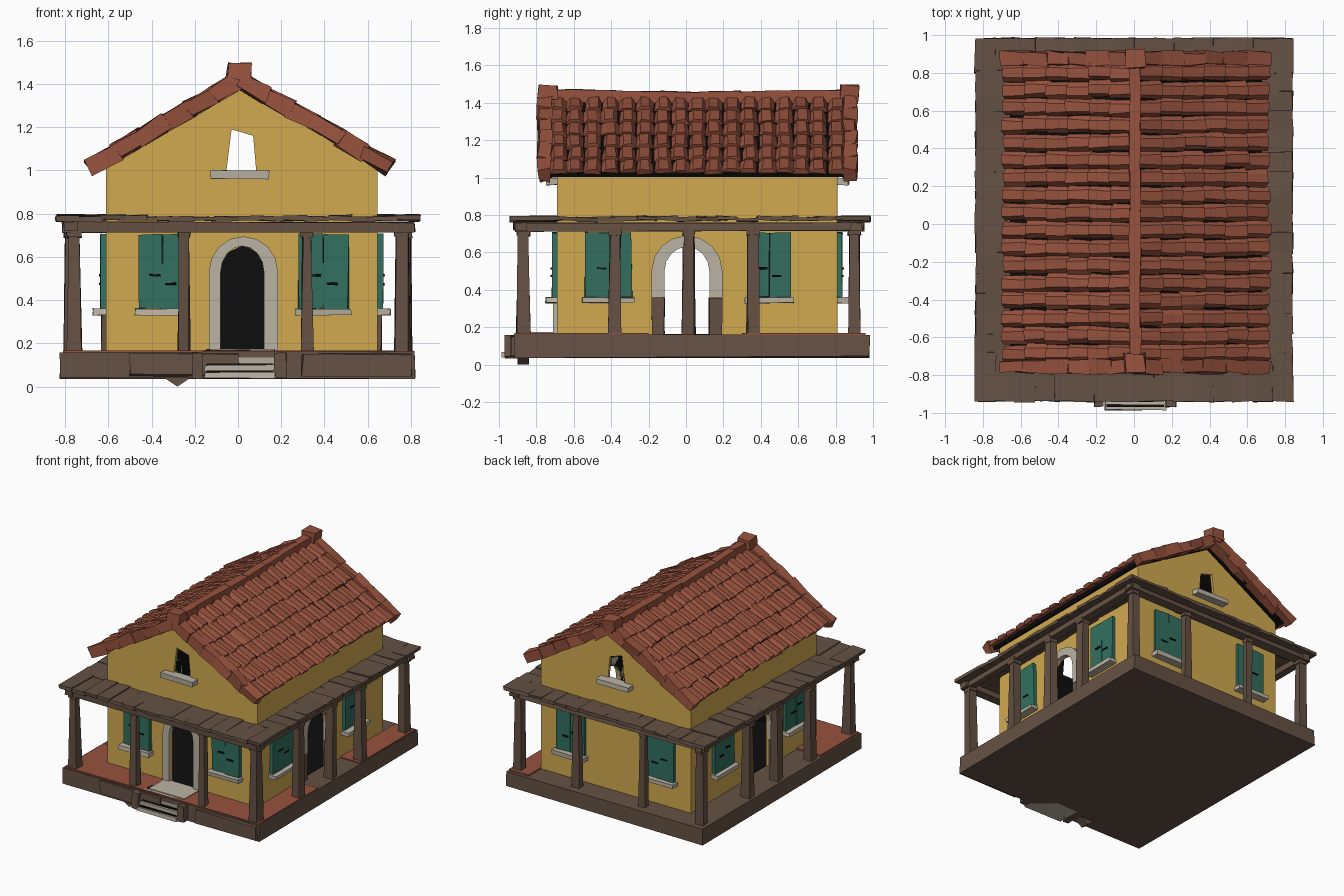
import bpy, bmesh, math, random
from mathutils import Vector, Matrix

random.seed(7)
cube = bpy.data.objects.get("Cube")
if cube:
    bpy.data.objects.remove(cube, do_unlink=True)


def material(name, rgb):
    m = bpy.data.materials.new(name)
    m.use_nodes = True
    m.diffuse_color = (*rgb, 1)
    m.node_tree.nodes["Principled BSDF"].inputs["Base Color"].default_value = (*rgb, 1)
    return m


YELLOW = material("yellow plaster", (0.64, 0.40, 0.08))
TILE = material("terracotta", (0.31, 0.085, 0.048))
WOOD = material("brown wood", (0.13, 0.083, 0.058))
GREEN = material("green paint", (0.032, 0.16, 0.115))
STONE = material("pale stone", (0.50, 0.45, 0.37))
BLACK = material("dark interior", (0.004, 0.004, 0.004))


def finish(name, bm, *mats):
    bmesh.ops.recalc_face_normals(bm, faces=bm.faces)
    me = bpy.data.meshes.new(name)
    bm.to_mesh(me)
    bm.free()
    for m in mats:
        me.materials.append(m)
    ob = bpy.data.objects.new(name, me)
    bpy.context.scene.collection.objects.link(ob)
    return ob


def wobble(verts, amount):
    for v in verts:
        v.co += Vector([random.uniform(-amount, amount) for _ in range(3)])


def box(bm, lo, hi, rough=0.0, mat=0, frame=None):
    """Box between two corners, with hand-hewn corners and an optional frame."""
    lo, hi = Vector(lo), Vector(hi)
    verts = bmesh.ops.create_cube(bm, size=1)["verts"]
    for v in verts:
        v.co = Vector([(lo[i] + hi[i]) / 2 + v.co[i] * (hi[i] - lo[i]) for i in range(3)])
        if frame:
            v.co = frame @ v.co
    wobble(verts, rough)
    for f in {f for v in verts for f in v.link_faces}:
        f.material_index = mat
    return verts


def prism(bm, outline, axis, d0, d1, mat=0):
    """Extrude an outline of (u, z) points along the x or y axis."""
    rings = []
    for d in (d0, d1):
        rings.append([bm.verts.new((d, u, z) if axis == "x" else (u, d, z)) for u, z in outline])
    a, b = rings
    faces = [bm.faces.new(a), bm.faces.new(b[::-1])]
    for i in range(len(a)):
        j = (i + 1) % len(a)
        faces.append(bm.faces.new((a[i], b[i], b[j], a[j])))
    for f in faces:
        f.material_index = mat


def arch(c, half, z0, spring, top, n=8):
    arc = [(c + half * math.cos(math.pi * i / n), spring + (top - spring) * math.sin(math.pi * i / n))
           for i in range(n + 1)]
    return [(c + half, z0)] + arc + [(c - half, z0)]


# Shared dimensions: house walls, middle line, floor and roof slope
X0, X1, Y0, Y1, MID = -0.61, 0.645, -0.69, 0.81, 0.015
FLOOR, EAVE, APEX = 0.16, 1.01, 1.375
WALLS = {"front": lambda u, o, z: (u, Y0 - o, z), "back": lambda u, o, z: (u, Y1 + o, z),
         "right": lambda u, o, z: (X1 + o, u, z), "left": lambda u, o, z: (X0 - o, u, z)}


def wall_box(bm, wall, u, o, z, rough=0.0, mat=0):
    p, q = WALLS[wall](u[0], o[0], z[0]), WALLS[wall](u[1], o[1], z[1])
    box(bm, [min(a, b) for a, b in zip(p, q)], [max(a, b) for a, b in zip(p, q)], rough, mat)


# House walls: a hollow gabled shell with cut doorways and gable windows
def gable(inset):
    return [(X0 + inset, 0.12), (X1 - inset, 0.12), (X1 - inset, EAVE - inset),
            (MID, APEX - inset), (X0 + inset, EAVE - inset)]


bm = bmesh.new()
prism(bm, gable(0), "y", Y0, Y1)
walls = finish("house_walls", bm, YELLOW, BLACK)
POINTED = [(-0.08, 0.1), (0.12, 0.1), (0.12, 0.56), (0.085, 0.62), (0.03, 0.655), (-0.045, 0.62), (-0.08, 0.56)]
GABLE_HOLE = [(-0.055, 0.99), (0.085, 0.99), (0.07, 1.16), (0.02, 1.175), (-0.03, 1.19)]
cutters = []
for outline, axis, d0, d1, mat in (
        (gable(0.02), "y", Y0 + 0.02, Y1 - 0.02, 1),
        (arch(0.005, 0.12, 0.1, 0.5, 0.63), "x", -1, 1, 0),
        (POINTED, "y", -1, -0.5, 0),
        (GABLE_HOLE, "y", -1, 1, 0)):
    bm = bmesh.new()
    prism(bm, outline, axis, d0, d1, mat)
    c = finish("wall_cutter", bm, YELLOW, BLACK)
    c.hide_render = True
    cutters.append(c)
    mod = walls.modifiers.new("cut", "BOOLEAN")
    mod.operation, mod.solver, mod.object = "DIFFERENCE", "EXACT", c
dg = bpy.context.evaluated_depsgraph_get()
cut_mesh = bpy.data.meshes.new_from_object(walls.evaluated_get(dg))
walls.modifiers.clear()
walls.data = cut_mesh
for c in cutters:
    bpy.data.objects.remove(c, do_unlink=True)

# Platform with terracotta paving, dark house floor and a hanging splinter
bm = bmesh.new()
box(bm, (-0.82, -0.92, 0.04), (0.82, 0.98, FLOOR), 0.006)
for f in (0.3, -0.5):
    box(bm, (f, -0.935, 0.05), (f + 0.5, -0.91, 0.15), 0.008)
prism(bm, [(-0.34, 0.04), (-0.28, 0.0), (-0.22, 0.04)], "y", -0.9, -0.84)
finish("platform", bm, WOOD)
bm = bmesh.new()
for x0, x1, y0, y1 in ((-0.81, 0.81, -0.91, Y0), (X1, 0.81, Y0, -0.2), (X1, 0.81, 0.3, 0.96), (-0.81, X0, Y0, -0.45)):
    box(bm, (x0, y0, FLOOR - 0.01), (x1, y1, FLOOR + 0.008))
finish("porch_paving", bm, TILE)
bm = bmesh.new()
box(bm, (X0 + 0.02, Y0 + 0.02, FLOOR - 0.01), (X1 - 0.02, Y1 - 0.02, FLOOR + 0.005))
finish("house_floor", bm, BLACK)

# Front steps between low side cheeks
bm = bmesh.new()
for i in range(4):
    z = 0.04 + i * 0.033
    box(bm, (-0.155, -0.985 + i * 0.03, z), (0.17, -0.8, z + 0.026), 0.004)
    box(bm, (-0.145, -0.97 + i * 0.03, z + 0.02), (0.16, -0.82, z + 0.035), 0, 1)
box(bm, (-0.13, -0.88, FLOOR), (0.17, Y0, FLOOR + 0.014), 0.002)
finish("front_steps", bm, STONE, BLACK)
bm = bmesh.new()
for x in (-0.185, 0.195):
    box(bm, (x - 0.025, -0.965, 0.04), (x + 0.025, -0.9, 0.155), 0.006)
finish("step_cheeks", bm, WOOD)

# Stone door surrounds, the side ones with wooden lower jambs
bm = bmesh.new()
side_in, side_out = arch(0.005, 0.12, 0.36, 0.5, 0.63), arch(0.005, 0.19, 0.36, 0.5, 0.69)
front_in, front_out = arch(0.02, 0.1, FLOOR, 0.53, 0.65), arch(0.025, 0.16, FLOOR, 0.53, 0.695)
for inner, outer, axis, d0, d1 in ((side_in, side_out, "x", X1 - 0.02, X1 + 0.02),
                                   (side_in, side_out, "x", X0 - 0.02, X0 + 0.02),
                                   (front_in, front_out, "y", Y0 - 0.02, Y0 + 0.02)):
    for i in range(len(inner) - 1):
        prism(bm, [inner[i], outer[i], outer[i + 1], inner[i + 1]], axis, d0, d1)
for wall in ("right", "left"):
    for u in ((-0.185, -0.115), (0.125, 0.195)):
        wall_box(bm, wall, u, (-0.02, 0.02), (FLOOR, 0.36), 0.004, 1)
finish("door_surrounds", bm, STONE, WOOD)

# Shuttered windows with stone sills
shutters, sills = bmesh.new(), bmesh.new()
for wall, u0, u1 in (("front", -0.46, -0.24), ("front", 0.28, 0.51), ("back", -0.48, -0.25), ("back", 0.27, 0.5),
                     ("right", -0.54, -0.29), ("right", 0.33, 0.56), ("left", -0.54, -0.29), ("left", 0.33, 0.56)):
    mid = (u0 + u1) / 2
    wall_box(shutters, wall, (u0 + 0.01, u1 - 0.01), (-0.01, 0.008), (0.365, 0.69), 0, 1)
    for a, b in ((u0, mid - 0.001), (mid + 0.001, u1)):
        wall_box(shutters, wall, (a, b), (-0.005, 0.025), (0.36, 0.705), 0.004)
    for du, z in ((0.015, 0.47), (-0.06, 0.51)):
        wall_box(shutters, wall, (mid + du, mid + du + 0.05), (0.025, 0.033), (z, z + 0.009), 0.002, 1)
    wall_box(sills, wall, (u0 - 0.015, u1 + 0.015), (-0.01, 0.06), (0.33, 0.36), 0.004)
for wall in ("front", "back"):
    wall_box(sills, wall, (-0.125, 0.145), (-0.02, 0.06), (0.96, 0.998), 0.004)
finish("window_shutters", shutters, GREEN, BLACK)
finish("window_sills", sills, STONE)

# Porch posts, slightly leaning and tapered
bm = bmesh.new()
posts = [(x, -0.87) for x in (-0.76, -0.25, 0.32, 0.76)] + [(x, 0.9) for x in (-0.76, -0.28, 0.28, 0.76)]
posts += [(x, y) for x in (-0.77, 0.77) for y in (-0.38, 0.015, 0.36)]
for x, y in posts:
    wide = 0.034 if abs(x) > 0.5 else 0.027
    for v in box(bm, (x - wide, y - wide, FLOOR - 0.01), (x + wide, y + wide, 0.73), 0.007):
        if v.co.z > 0.5:
            v.co.x += (x - v.co.x) * 0.2
            v.co.y += (y - v.co.y) * 0.2
    box(bm, (x - wide, y - wide, 0.69), (x + wide, y + wide, 0.73), 0.005)
finish("porch_posts", bm, WOOD)

# Porch beams, rafters and roof planks
bm = bmesh.new()
for y in (-0.88, 0.91):
    box(bm, (-0.81, y - 0.03, 0.715), (0.82, y + 0.03, 0.76), 0.006)
for x in (-0.77, 0.77):
    box(bm, (x - 0.03, -0.92, 0.715), (x + 0.03, 0.95, 0.76), 0.006)
finish("porch_beams", bm, WOOD)
bm = bmesh.new()


def planks(start, end, count, make):
    step = (end - start) / count
    for i in range(count):
        a = start + i * step
        lo, hi = make(a - 0.002, a + step + 0.002)
        lift = random.uniform(-0.005, 0.005)
        box(bm, (*lo, 0.768 + lift), (*hi, 0.79 + lift), 0.005)


planks(-0.84, 0.84, 16, lambda a, b: ((a, -0.94), (b, Y0 + 0.01)))
planks(-0.84, 0.84, 16, lambda a, b: ((a, Y1 - 0.01), (b, 0.985)))
planks(Y0, Y1, 14, lambda a, b: ((-0.84, a), (X0 + 0.01, b)))
planks(Y0, Y1, 14, lambda a, b: ((X1 - 0.01, a), (0.84, b)))
finish("porch_roof_planks", bm, WOOD)

# Main roof: dark deck, rows of barrel tiles, verge tiles
RUN, RIDGE_Z, ROWS, COLS = 0.79, 1.41, 6, 17
angle = math.atan2(APEX - EAVE, (X1 - X0) / 2)
deck, tiles, verge = bmesh.new(), bmesh.new(), bmesh.new()
for s in (-1, 1):
    down = Vector((s * math.cos(angle), 0, -math.sin(angle)))
    normal = Vector((s * math.sin(angle), 0, math.cos(angle)))
    frame = Matrix.Translation((MID - 0.005, 0, RIDGE_Z)) @ Matrix((down, (0, 1, 0), normal)).transposed().to_4x4()
    box(deck, (0, -0.74, -0.022), (RUN - 0.02, 0.86, 0.002), 0, 0, frame)
    pitch, row_len = 1.58 / COLS, RUN / ROWS
    for r in range(ROWS):
        for c in range(COLS):
            y = -0.73 + (c + 0.5) * pitch + random.uniform(-0.006, 0.006)
            a = r * row_len + random.uniform(-0.012, 0.004)
            ends = []
            for d, w, lift in ((a, 0.47, 0.0), (a + row_len * 1.08, 0.51, 0.015)):
                w *= pitch
                ends.append([tiles.verts.new(frame @ Vector((d, y + k * w, lift + h)))
                             for k, h in ((-1, 0), (-0.55, 0.026), (0.55, 0.026), (1, 0))])
            p, q = ends
            tiles.faces.new(p)
            tiles.faces.new(q[::-1])
            for i in range(4):
                j = (i + 1) % 4
                tiles.faces.new((p[i], q[i], q[j], p[j]))
            wobble(p + q, 0.005)
    for y in (-0.755, 0.875):
        for r in range(ROWS):
            a = r * row_len
            box(verge, (a - 0.01, y - 0.035, -0.03), (a + row_len + 0.01, y + 0.035, 0.045), 0.011, 0, frame)
finish("roof_deck", deck, BLACK)
finish("roof_tiles", tiles, TILE)
finish("verge_tiles", verge, TILE)

# Ridge pole with end caps
bm = bmesh.new()
for i in range(8):
    y, sag = -0.77 + i * 0.21, 0.01 * math.sin(math.pi * i / 7)
    box(bm, (-0.025, y, 1.40), (0.035, y + 0.22, 1.47 - sag), 0.006)
for y in (-0.74, 0.88):
    box(bm, (-0.05, y - 0.05, 1.42), (0.06, y + 0.05, 1.49), 0.01)
finish("roof_ridge", bm, TILE)
